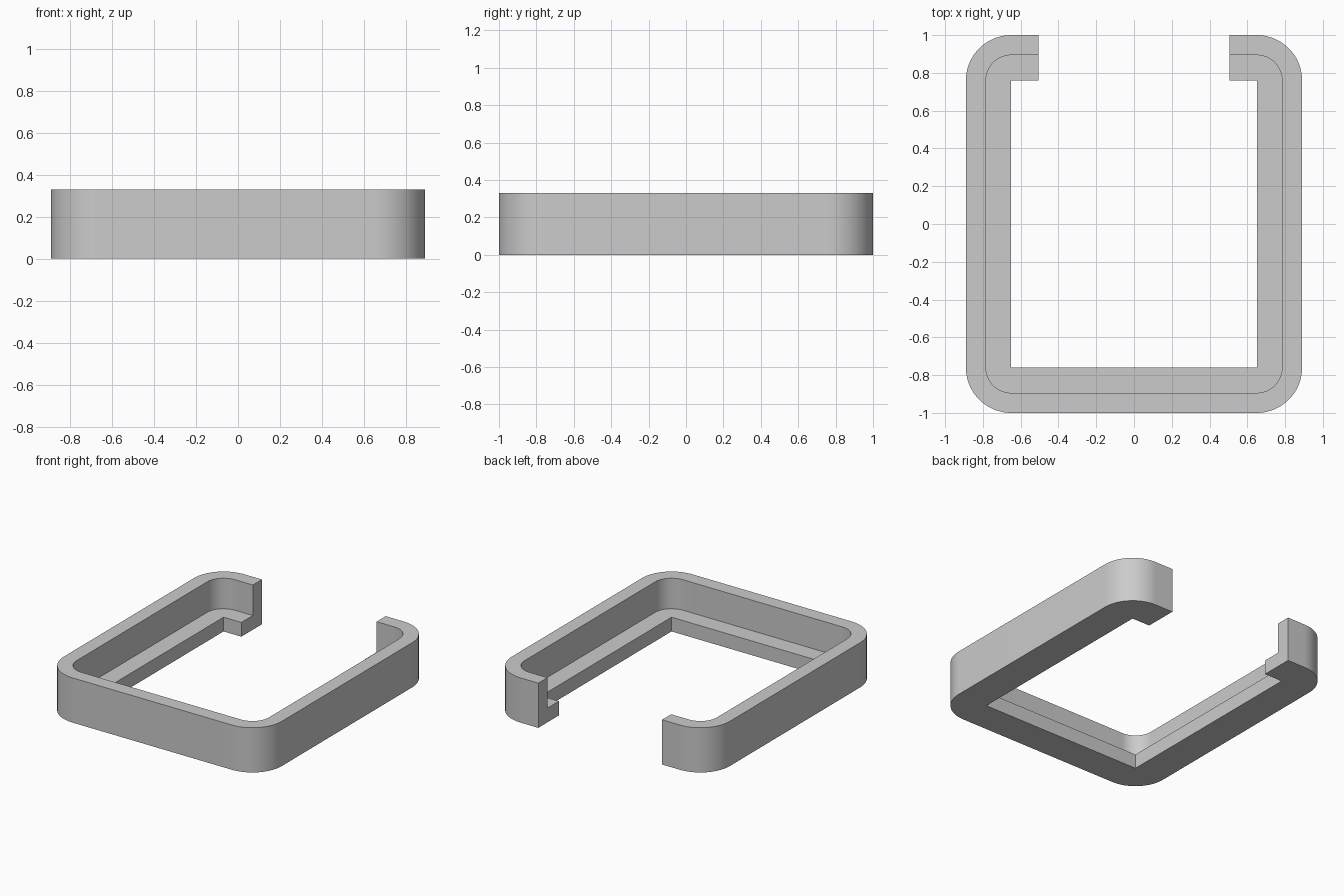
import bpy, bmesh
from math import sin, cos, pi
from mathutils import Vector

cube = bpy.data.objects.get("Cube")
if cube:
    bpy.data.objects.remove(cube, do_unlink=True)

# Main dimensions
HALF_X, HALF_Y, HEIGHT = 0.89, 1.0, 0.33
WIDTH, WALL, LEDGE = 0.24, 0.106, 0.105
OPENING = 0.505
STEPS = 20

grey = bpy.data.materials.new("light_grey")
grey.use_nodes = True
colour = (0.6, 0.6, 0.6, 1)
grey.diffuse_color = colour
grey.node_tree.nodes["Principled BSDF"].inputs["Base Color"].default_value = colour

# L-shaped section: (distance outward from inner edge, height)
section = [(0, 0), (WIDTH, 0), (WIDTH, HEIGHT),
           (WIDTH - WALL, HEIGHT), (WIDTH - WALL, LEDGE), (0, LEDGE)]

# Inner-edge path with outward directions, pivoting around each corner
cx, cy = HALF_X - WIDTH, HALF_Y - WIDTH
stations = [((-OPENING, cy), pi / 2)]
corners = [(-cx, cy), (-cx, -cy), (cx, -cy), (cx, cy)]
for i, corner in enumerate(corners):
    for s in range(STEPS + 1):
        stations.append((corner, pi / 2 * (1 + i + s / STEPS)))
stations.append(((OPENING, cy), pi / 2))

# Sweep the section along the open rounded frame
bm = bmesh.new()
rings = []
for (x, y), a in stations:
    rings.append([bm.verts.new(Vector((x + d * cos(a), y + d * sin(a), z)))
                  for d, z in section])
n = len(section)
for r0, r1 in zip(rings, rings[1:]):
    for k in range(n):
        j = (k + 1) % n
        bm.faces.new((r0[k], r0[j], r1[j], r1[k]))
bm.faces.new(rings[0])
bm.faces.new(rings[-1])
bmesh.ops.remove_doubles(bm, verts=bm.verts[:], dist=0.0005)
bmesh.ops.recalc_face_normals(bm, faces=bm.faces[:])

mesh = bpy.data.meshes.new("open_frame")
bm.to_mesh(mesh)
bm.free()
mesh.materials.append(grey)
frame = bpy.data.objects.new("open_frame", mesh)
bpy.context.collection.objects.link(frame)

# Smooth corners with crisp edges
bpy.ops.object.select_all(action="DESELECT")
frame.select_set(True)
bpy.context.view_layer.objects.active = frame
bpy.ops.object.shade_smooth_by_angle(angle=pi / 6)
